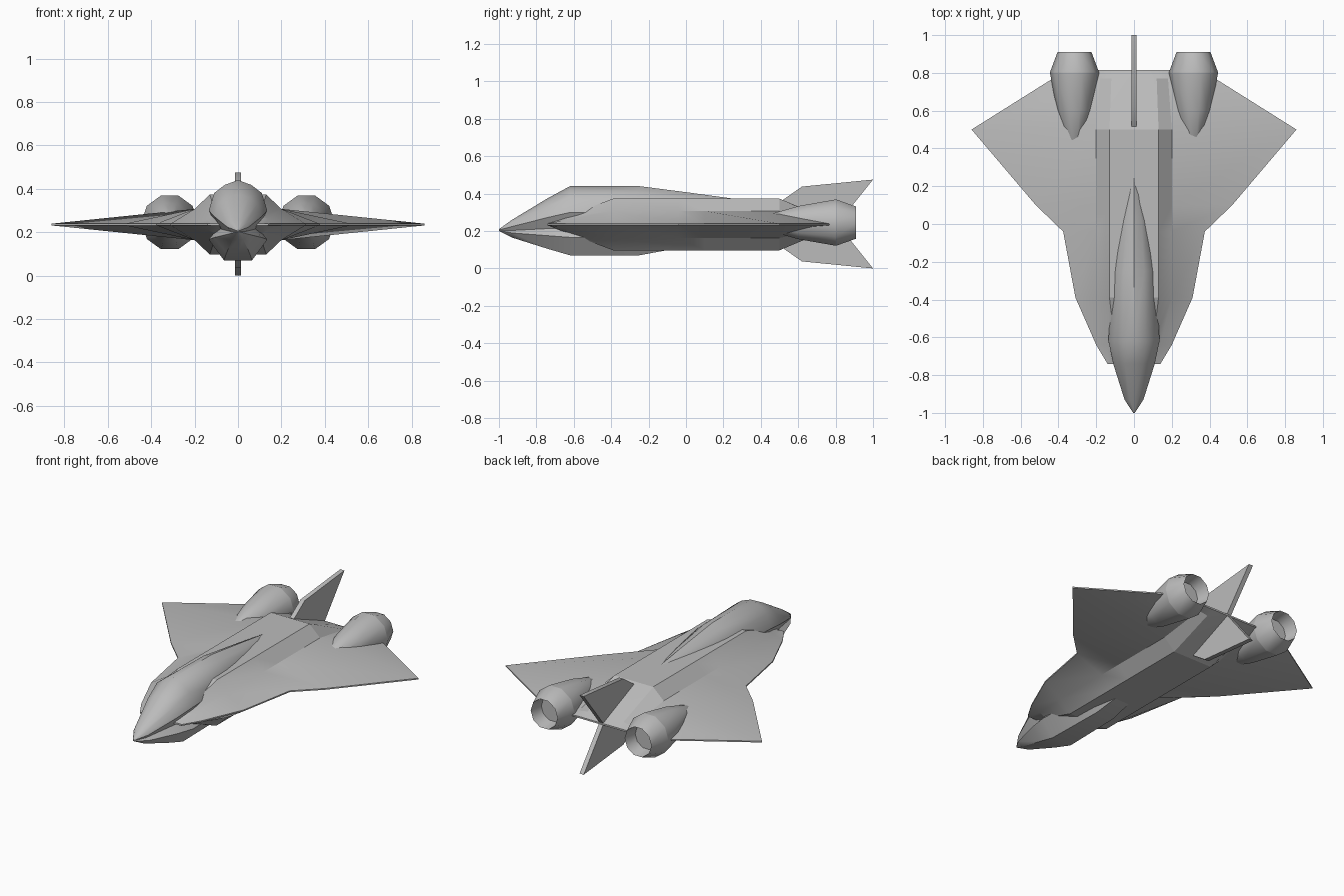
import bpy, bmesh, math

cube = bpy.data.objects.get("Cube")
if cube:
    bpy.data.objects.remove(cube, do_unlink=True)

MID = 0.235  # height of the wing plane

grey = bpy.data.materials.new("hull grey")
grey.use_nodes = True
colour = (0.5, 0.5, 0.5, 1)
grey.diffuse_color = colour
grey.node_tree.nodes["Principled BSDF"].inputs["Base Color"].default_value = colour


def loft(name, rings, angle=30, caps=True):
    """Skin a list of closed rings that have equal point counts."""
    bm = bmesh.new()
    rows = [[bm.verts.new(p) for p in ring] for ring in rings]
    n = len(rows[0])
    for a, b in zip(rows, rows[1:]):
        for i in range(n):
            j = (i + 1) % n
            bm.faces.new((a[i], a[j], b[j], b[i]))
    if caps:
        bm.faces.new(rows[0])
        bm.faces.new(rows[-1])
    bmesh.ops.remove_doubles(bm, verts=bm.verts, dist=0.0005)
    bmesh.ops.recalc_face_normals(bm, faces=bm.faces)
    mesh = bpy.data.meshes.new(name)
    bm.to_mesh(mesh)
    bm.free()
    mesh.materials.append(grey)
    obj = bpy.data.objects.new(name, mesh)
    bpy.context.collection.objects.link(obj)
    bpy.ops.object.select_all(action='DESELECT')
    obj.select_set(True)
    bpy.context.view_layer.objects.active = obj
    bpy.ops.object.shade_smooth_by_angle(angle=math.radians(angle))
    return obj


def mirrored(half, y):
    """Close a top-to-bottom half section across the centre plane."""
    left = [(-x, z) for x, z in reversed(half) if x > 0]
    return [(x, y, z) for x, z in half + left]


# Wing and body: y, edge half width, deck half width, shoulder half width, thickness
stations = [
    (-0.74, 0.14, 0.09, 0.12, 0.0),
    (-0.64, 0.20, 0.10, 0.14, 0.29),
    (-0.39, 0.31, 0.13, 0.20, 1.0),
    (-0.04, 0.375, 0.13, 0.20, 1.0),
    (0.10, 0.52, 0.13, 0.20, 1.0),
    (0.50, 0.86, 0.13, 0.20, 1.0),
    (0.77, 0.43, 0.12, 0.18, 0.15),
    (0.815, 0.19, 0.11, 0.16, 0.0),
]
rings = []
for y, edge, deck, shoulder, t in stations:
    upper = [(0, 0.005 + 0.133 * t), (deck, 0.005 + 0.133 * t),
             (shoulder, 0.005 + 0.067 * t), (edge, 0.004)]
    half = upper + [(x, -z) for x, z in reversed(upper)]
    rings.append(mirrored([(x, MID + z) for x, z in half], y))
loft("wing_body", rings, 20)

# Fuselage: one pinched section scaled along its length
section = [(0, 1), (0.45, 0.94), (0.81, 0.84), (1, 0.62), (0.68, 0.40),
           (1, 0.26), (0.48, 0), (0, 0)]
lengths = [  # y, half width, bottom, top
    (-1.0, 0.004, 0.20, 0.21),
    (-0.93, 0.05, 0.165, 0.26),
    (-0.74, 0.11, 0.105, 0.375),
    (-0.62, 0.135, 0.07, 0.44),
    (-0.25, 0.12, 0.07, 0.44),
    (0.02, 0.085, 0.12, 0.405),
    (0.29, 0.02, 0.20, 0.368),
]
loft("fuselage", [mirrored([(x * w, lo + (hi - lo) * z) for x, z in section], y)
                  for y, w, lo, hi in lengths], 42)

# Engines: ten-sided pods with a hollow nozzle
pod = [(0.40, 0.02), (0.44, 0.045), (0.60, 0.093), (0.80, 0.13), (0.803, 0.13),
       (0.91, 0.09), (0.83, 0.075)]
SIDES = 10
for side, name in ((1, "engine_left"), (-1, "engine_right")):
    rings = []
    for y, r in pod:
        angles = [math.tau * (i + 0.5) / SIDES + math.pi / SIDES for i in range(SIDES)]
        rings.append([(side * 0.315 + r * math.cos(a), y, 0.245 + r * math.sin(a))
                      for a in angles])
    loft(name, rings, 38)

# Swept tail fins above and below
fin = [(0.46, 0), (0.46, 0.10), (0.52, 0.13), (0.62, 0.20), (1.0, 0.2375), (0.81, 0)]
for sign, name in ((1, "upper_fin"), (-1, "lower_fin")):
    loft(name, [[(x, y, 0.2375 + sign * z) for y, z in fin] for x in (-0.014, 0.014)])
